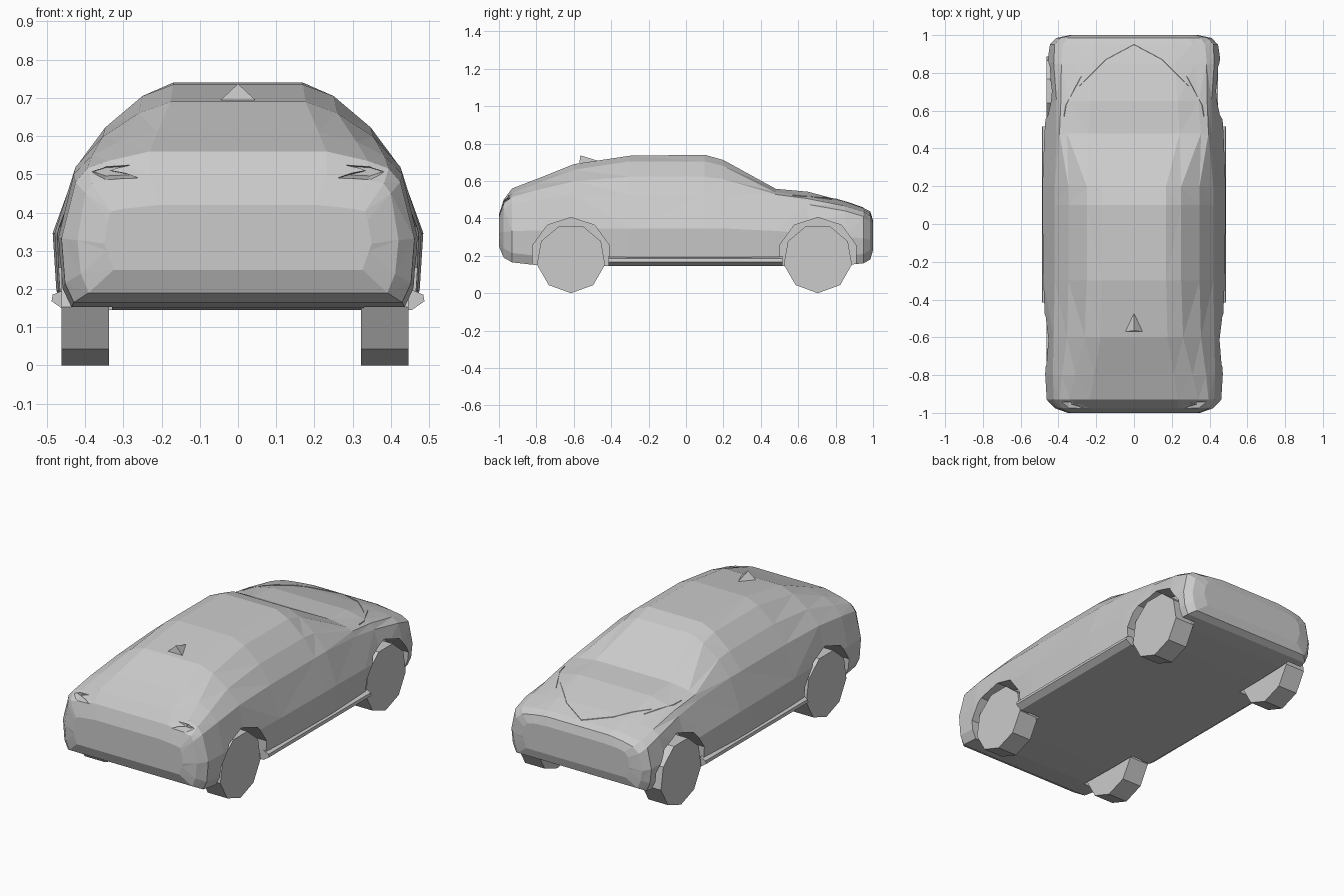
import bpy, bmesh, math
from mathutils import Vector

cube = bpy.data.objects.get("Cube")
if cube:
    bpy.data.objects.remove(cube)

grey = bpy.data.materials.new("light grey")
grey.use_nodes = True
COLOUR = (0.6, 0.6, 0.6, 1)
grey.diffuse_color = COLOUR
grey.node_tree.nodes["Principled BSDF"].inputs["Base Color"].default_value = COLOUR


def make(name, verts, faces, triangulate=False):
    bm = bmesh.new()
    vs = [bm.verts.new(v) for v in verts]
    for f in faces:
        bm.faces.new([vs[i] for i in f])
    if triangulate:
        bmesh.ops.triangulate(bm, faces=[f for f in bm.faces if len(f.verts) == 4])
    bmesh.ops.recalc_face_normals(bm, faces=bm.faces[:])
    me = bpy.data.meshes.new(name)
    bm.to_mesh(me)
    bm.free()
    me.materials.append(grey)
    ob = bpy.data.objects.new(name, me)
    bpy.context.collection.objects.link(ob)
    return ob


def loft(name, rings, triangulate=False):
    n = len(rings[0])
    faces = [list(range(n)), [(len(rings) - 1) * n + i for i in range(n)]]
    for r in range(len(rings) - 1):
        for i in range(n):
            a, b = r * n + i, r * n + (i + 1) % n
            faces.append([a, b, b + n, a + n])
    return make(name, [p for ring in rings for p in ring], faces, triangulate)


def disc(name, x0, x1, y, z, r, sides):
    ring = [(y + r * math.sin(2 * math.pi * i / sides),
             z - r * math.cos(2 * math.pi * i / sides)) for i in range(sides)]
    return loft(name, [[(x, a, b) for a, b in ring] for x in (x0, x1)])


def cut(target, cutter):
    mod = target.modifiers.new("cut", "BOOLEAN")
    mod.operation, mod.solver, mod.object = "DIFFERENCE", "EXACT", cutter
    bpy.context.view_layer.objects.active = target
    bpy.ops.object.modifier_apply(modifier=mod.name)
    bpy.data.objects.remove(cutter)


# Body: y, floor z, half width, shoulder x and z, roof edge x and z, top z
stations = [
    (-1.0, .25, .35, .34, .38, .30, .41, .42),
    (-.975, .19, .42, .40, .45, .34, .485, .50),
    (-.93, .165, .462, .425, .48, .34, .535, .56),
    (-.80, .15, .470, .43, .50, .31, .585, .61),
    (-.60, .145, .468, .425, .52, .26, .66, .69),
    (-.30, .145, .480, .42, .525, .25, .705, .735),
    (.10, .145, .485, .42, .525, .25, .705, .74),
    (.20, .145, .485, .42, .525, .25, .68, .712),
    (.48, .145, .474, .41, .50, .355, .54, .558),
    (.65, .145, .462, .41, .475, .34, .52, .543),
    (.85, .15, .460, .425, .44, .32, .475, .49),
    (.95, .16, .445, .42, .41, .31, .445, .455),
    (.985, .18, .41, .39, .38, .29, .425, .437),
    (1.0, .23, .34, .33, .35, .26, .385, .39),
]


def section(y, zb, w, ws, zs, wr, ze, zt):
    mid = zb + .53 * (zs - zb)
    half = [(w * .93, zb), (w * .98, zb + .05), (w, mid), (ws, zs),
            ((ws + wr) / 2 + .012, (zs + ze) / 2 + .008), (wr, ze), (wr * .68, zt)]
    ring = [(0, zb)] + half + [(0, zt)] + [(-x, z) for x, z in reversed(half)]
    return [(x, y, z) for x, z in ring]


body = loft("body", [section(*s) for s in stations], True)

# Bonnet seams laid on the surface
SEAMS = {"bonnet_seam": [(0, .95), (.15, .87), (.29, .73)],
         "bonnet_side_seam": [(.28, .78), (.36, .63), (.37, .57)]}
for name, path in SEAMS.items():
    for side in (1, -1):
        rings = []
        for (x0, y0), (x1, y1) in zip(path, path[1:]):
            for t in (0, .5):
                rings.append((x0 + t * (x1 - x0), y0 + t * (y1 - y0)))
        rings.append(path[-1])
        pts = []
        for x, y in rings:
            hit, loc, _, _ = body.ray_cast(Vector((x * side, y, 2)), Vector((0, 0, -1)))
            if hit:
                pts.append(loc)
        d = .003
        loft(f"{name}_{'left' if side > 0 else 'right'}",
             [[p + Vector((-d, 0, -d)), p + Vector((d, 0, -d)), p + Vector((0, 0, d))] for p in pts])

for side in (1, -1):
    label = "left" if side > 0 else "right"
    # Wheels and arches
    for place, y in (("tail", -.615), ("nose", .705)):
        cut(body, disc("arch_cutter", side * .33, side * .6, y, .19, .215, 10))
        inner, outer = (.322, .446) if side > 0 else (.338, .462)
        disc(f"{place}_wheel_{label}", side * inner, side * outer, y, .185, .185, 9)

    # Recessed lamps
    outline = [(.41, .505), (.35, .54), (.24, .55), (.33, .512), (.23, .477), (.35, .468)]
    lamp = [(side * x, -1.05, z) for x, z in outline]
    deep = [(side * (.34 + (x - .34) * .55), -.93, .508 + (z - .508) * .3) for x, z in outline]
    cut(body, loft("lamp_cutter", [lamp, deep]))

    # Sill strips between the arches
    strip = [(.40, .145), (.455, .145), (.488, .168), (.485, .185), (.45, .2)]
    loft(f"sill_{label}", [[(side * x, y, z) for x, z in strip] for y in (-.415, .515)])

# Roof fin
make("roof_fin", [(-.045, -.57, .695), (.045, -.57, .695), (0, -.565, .737), (0, -.46, .705)],
     [(0, 1, 2), (0, 2, 3), (1, 3, 2), (0, 3, 1)])
